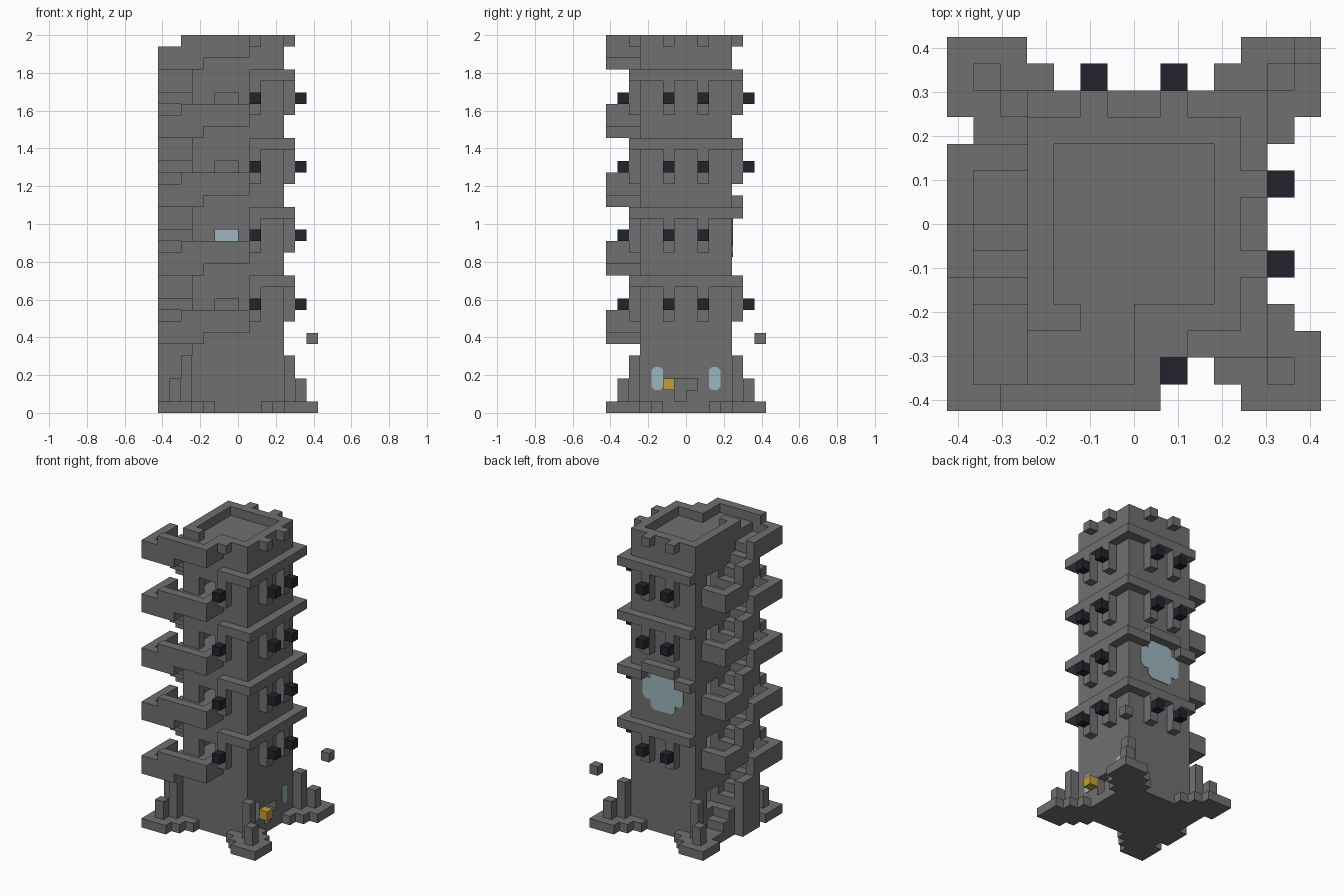
import bpy
import bmesh

if "Cube" in bpy.data.objects:
    bpy.data.objects.remove(bpy.data.objects["Cube"], do_unlink=True)

V = 2 / 33        # one block
FLOOR = 6         # blocks per storey


def material(name, color):
    m = bpy.data.materials.new(name)
    m.use_nodes = True
    m.diffuse_color = (*color, 1)
    m.node_tree.nodes["Principled BSDF"].inputs["Base Color"].default_value = (*color, 1)
    return m


STONE = material("grey stone", (0.16, 0.16, 0.16))
DARK = material("dark lantern", (0.016, 0.016, 0.027))
GLASS = material("pale blue glass", (0.33, 0.47, 0.51))
GOLD = material("gold", (0.53, 0.35, 0.04))


def finish(name, bm, mat):
    bmesh.ops.recalc_face_normals(bm, faces=bm.faces)
    me = bpy.data.meshes.new(name)
    bm.to_mesh(me)
    bm.free()
    me.materials.append(mat)
    ob = bpy.data.objects.new(name, me)
    bpy.context.collection.objects.link(ob)


def blocks(name, mat, boxes):
    """One object from boxes given as x, y and z ranges in blocks."""
    bm = bmesh.new()
    for x, y, z in boxes:
        for v in bmesh.ops.create_cube(bm, size=1)["verts"]:
            v.co = [V * (r[0] if c < 0 else r[1]) for c, r in zip(v.co, (x, y, z))]
    finish(name, bm, mat)


def pane(name, axis, u, w, depth, cut):
    """Chamfered plate on a wall, facing along the given axis."""
    bm = bmesh.new()
    (a, b), (c, d) = u, w
    ring = [(a + cut, c), (b - cut, c), (b, c + cut), (b, d - cut),
            (b - cut, d), (a + cut, d), (a, d - cut), (a, c + cut)]
    loops = []
    for t in depth:
        loops.append([bm.verts.new((V * t, V * p, V * q) if axis == "x"
                                   else (V * p, V * t, V * q)) for p, q in ring])
    for loop in loops:
        bm.faces.new(loop)
    for i in range(8):
        k = (i + 1) % 8
        bm.faces.new((loops[0][i], loops[0][k], loops[1][k], loops[1][i]))
    finish(name, bm, GLASS)


def between(doors, top):
    """Wall height ranges left over between door openings two blocks high."""
    edges = [0] + [e for d in doors for e in (d, d + 2)] + [top]
    return list(zip(edges[::2], edges[1::2]))


# Tower walls with door openings
full = (0, 33)
front, back, west, east = (-4, -3), (3, 4), (-4, -3), (3, 4)
blocks("front_wall", STONE,
       [((-4, -2), front, full), ((0, 4), front, full)]
       + [((-2, 0), front, z) for z in between(range(8, 32, FLOOR), 32)])
blocks("back_wall", STONE, [((-4, 4), back, full)])
blocks("stair_side_wall", STONE,
       [(west, (-3, 0), full), (west, (2, 3), full)]
       + [(west, (0, 2), z) for z in between(range(3, 32, FLOOR), 33)])
blocks("entrance_wall", STONE,
       [(east, (-3, -1), full), (east, (1, 3), full),
        (east, (-1, 1), (3, 33)), (east, (-1, 1), (0, 1)), (east, (0, 1), (1, 2))])
blocks("floors", STONE,
       [((-3, 3), (-3, 3), (t - 1, t)) for t in [1] + list(range(8, 33, FLOOR))])

# Stepped corner feet with small pillars
feet = []
for sx in (-1, 1):
    for sy in (-1, 1):
        def foot(x, y, z):
            feet.append((sorted(sx * n for n in x), sorted(sy * n for n in y), z))
        for n in range(3):
            foot((2 + n, 5 + n), (4 + n, 5 + n), (0, 1))
            foot((4 + n, 5 + n), (2 + n, 5 + n), (0, 1))
        foot((4, 7), (4, 7), (0, 1))
        foot((4, 5), (4, 5), (1, 5))
        foot((5, 6), (5, 6), (1, 3))
blocks("corner_feet", STONE, feet)

# Ledges, brackets and lanterns on each storey
ledges, brackets, lanterns = [], [], []
for j in range(4):
    d = -FLOOR * j
    top, stem, lamp = (29 + d, 30 + d), (26 + d, 29 + d), (27 + d, 28 + d)
    ledges += [((4, 5), (-5, 5), top), ((1, 5), (-5, -4), top)]
    brackets.append(((1, 2), (-5, -4), stem))
    lanterns.append(((1, 2), (-6, -5), lamp))
    arched = j == 2
    if arched:
        ledges += [((-4, -2), (4, 5), top), ((2, 5), (4, 5), top),
                   ((-2, 2), (4, 5), (30 + d, 31 + d))]
    else:
        ledges.append(((-4, 5), (4, 5), top))
    for s in ((-2, -1), (1, 2)):
        brackets.append(((4, 5), s, stem))
        lanterns.append(((5, 6), s, lamp))
        if not arched:
            brackets.append((s, (4, 5), stem))
            lanterns.append((s, (5, 6), lamp))
blocks("ledges", STONE, ledges)
blocks("brackets", STONE, brackets)
blocks("lanterns", DARK, lanterns)

# Outer merlons around the roof
merlons = [((1, 2), (-5, -4), (32, 33))]
for s in ((-2, -1), (1, 2)):
    merlons += [((4, 5), s, (32, 33)), (s, (4, 5), (32, 33))]
blocks("merlons", STONE, merlons)

# Outside stairs and balconies
for j in range(5):
    d = -FLOOR * j
    ground = j == 4

    def up(a, b):
        return (a + d, b + d)

    blocks(f"balcony_{j + 1}", STONE, [
        ((-7, -3), (-7, -4), up(30, 31)), ((-7, -4), (-4, -3), up(30, 31)),
        ((-4, -3), (-6, -4), up(30, 32)), ((-3, 1), (-6, -4), up(31, 32)),
        ((-7, -5), (-7, -6), up(30, 32)), ((-5, -3), (-7, -6), up(30, 33)),
        ((-3, 1), (-7, -6), up(31, 33)), ((0, 1), (-6, -4), up(31, 33)),
        ((-7, -6), (-6, -3), up(30, 32))])

    steps = []
    for i in range(3):
        low = 0 if ground else 26 + i + d
        steps.append(((-7, -4), (-1 - i, -i), (low, 28 + i + d)))
    steps += [((-7, -6), (-2, 0), up(28, 30)), ((-7, -6), (-3, -2), up(29, 32))]
    if ground:
        steps += [((-6, -4), (i, i + 1), (0, 3 - i)) for i in range(3)]
    else:
        steps += [((-7, -4), (0, 3), up(26, 27)), ((-7, -6), (0, 3), up(27, 28)),
                  ((-6, -4), (2, 3), up(27, 28))]
    blocks(f"stair_flight_{j + 1}", STONE, steps)

# Glass, gold block and the loose floating block
for side, y in (("front", (-3, -2)), ("back", (2, 3))):
    pane(f"entrance_pane_{side}", "x", y, (2, 4), (3.9, 4.08), 0.25)
pane("back_glass_wide", "y", (-2.5, 2.5), (14.6, 17), (2.92, 4.08), 0.4)
pane("back_glass_tall", "y", (-1.5, 1.5), (13.6, 18), (2.9, 4.1), 0.4)
blocks("gold_block", GOLD, [((4, 5), (-2, -1), (2, 3))])
blocks("floating_block", STONE, [((6, 7), (6, 7), (6, 7))])
